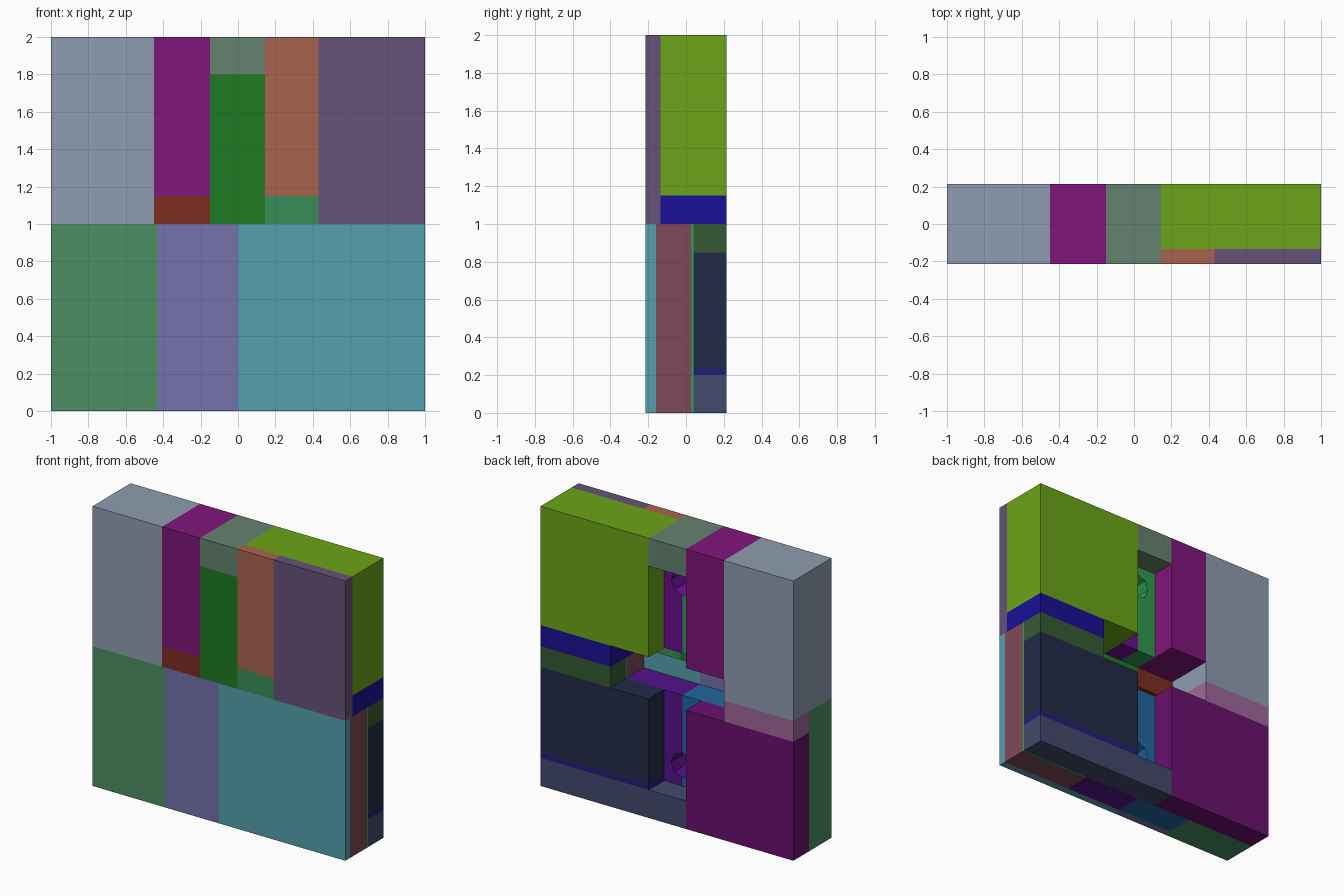
import bpy, math

if "Cube" in bpy.data.objects:
    bpy.data.objects.remove(bpy.data.objects["Cube"])

FRONT, BACK = -0.215, 0.215
UP, LOW = -0.135, -0.16       # inner faces of upper and lower front plates
REC = 0.04                    # bottom of the cross-shaped recess in the back


def colour(ob, hex_code):
    m = bpy.data.materials.new(ob.name + "_colour")
    rgb = [int(hex_code[i:i + 2], 16) / 255 for i in (0, 2, 4)]
    lin = [c / 12.92 if c < 0.04 else ((c + 0.055) / 1.055) ** 2.4 for c in rgb]
    m.diffuse_color = (*lin, 1)
    m.use_nodes = True
    m.node_tree.nodes["Principled BSDF"].inputs["Base Color"].default_value = m.diffuse_color
    ob.data.materials.append(m)


def block(name, x0, x1, y0, y1, z0, z1, hex_code):
    bpy.ops.mesh.primitive_cube_add(
        size=1, location=((x0 + x1) / 2, (y0 + y1) / 2, (z0 + z1) / 2))
    ob = bpy.context.object
    ob.name = name
    ob.scale = (x1 - x0, y1 - y0, z1 - z0)
    bpy.ops.object.transform_apply(location=False, rotation=False, scale=True)
    colour(ob, hex_code)
    return ob


def drill(ob, z, depth):
    """Cut an eight-sided eyelet into the recess face."""
    bpy.ops.mesh.primitive_cylinder_add(
        vertices=8, radius=0.09, depth=0.4,
        location=(0, depth + 0.2, z), rotation=(math.pi / 2, 0, 0))
    cutter = bpy.context.object
    mod = ob.modifiers.new("eyelet", 'BOOLEAN')
    mod.operation, mod.solver, mod.object = 'DIFFERENCE', 'EXACT', cutter
    bpy.context.view_layer.objects.active = ob
    bpy.ops.object.modifier_apply(modifier=mod.name)
    bpy.data.objects.remove(cutter)


# upper wall, left to right
block("upper_left_wall", -1, -0.45, FRONT, BACK, 1, 2, "8f9db0")
block("upper_left_jamb", -0.45, -0.15, FRONT, BACK, 1.15, 2, "80157c")
block("left_slot_plate", -0.45, -0.15, FRONT, UP, 1, 1.15, "7d2d20")
block("top_lintel", -0.15, 0.145, FRONT, BACK, 1.8, 2, "658270")
block("centre_plate", -0.15, 0.145, FRONT, UP, 1, 1.8, "1f7a24")
block("upper_right_strip", 0.145, 0.43, FRONT, UP, 1.15, 2, "aa6450")
block("right_slot_plate", 0.145, 0.43, FRONT, UP, 1, 1.15, "3a8f5a")
block("upper_right_plate", 0.43, 1, FRONT, UP, 1, 2, "665278")
block("upper_right_wall", 0.145, 1, UP, BACK, 1.15, 2, "6ca518")
block("right_slot_end", 0.445, 1, UP, BACK, 1, 1.15, "1a1096")

# lower front plates
block("lower_left_plate", -1, -0.43, FRONT, LOW, 0, 1, "4c9062")
block("lower_mid_plate", -0.43, 0, FRONT, LOW, 0, 1, "7472ac")
block("lower_right_plate", 0, 1, FRONT, LOW, 0, 1, "55a0ae")

# lower wall body
block("lower_left_core", -1, -0.45, LOW, REC, 0, 1, "4c9062")
block("lower_right_core", 0.445, 1, LOW, 0.03, 0, 1, "804858")
block("thin_layer", 0.445, 1, 0.03, REC, 0, 1, "1fb050")
block("left_slot_end", -1, -0.45, REC, BACK, 0.85, 1, "a0689a")
block("lower_left_wall", -1, -0.15, REC, BACK, 0, 0.85, "6a1070")
block("lower_right_slot_end", 0.445, 1, REC, BACK, 0.85, 1, "365a34")
block("lower_right_wall", 0.145, 1, REC, BACK, 0.24, 0.85, "222b48")
block("sill_line", 0.145, 1, REC, BACK, 0.2, 0.24, "241c78")
block("bottom_sill", -0.15, 1, REC, BACK, 0, 0.2, "434a6c")

# recess cores with eyelets at both ends of the cross
cores = [
    (block("upper_core_right", 0, 0.145, UP, REC, 1.15, 1.8, "6a1090"), 1.65),
    (block("upper_core_left", -0.15, 0, UP, REC, 1.15, 1.8, "2f9a50"), 1.65),
    (block("lower_core_right", 0, 0.445, LOW, REC, 0, 0.85, "55128a"), 0.35),
    (block("lower_core_left", -0.45, 0, LOW, REC, 0, 0.85, "1f68a0"), 0.35),
]
for ob, z in cores:
    drill(ob, z, -0.12)
